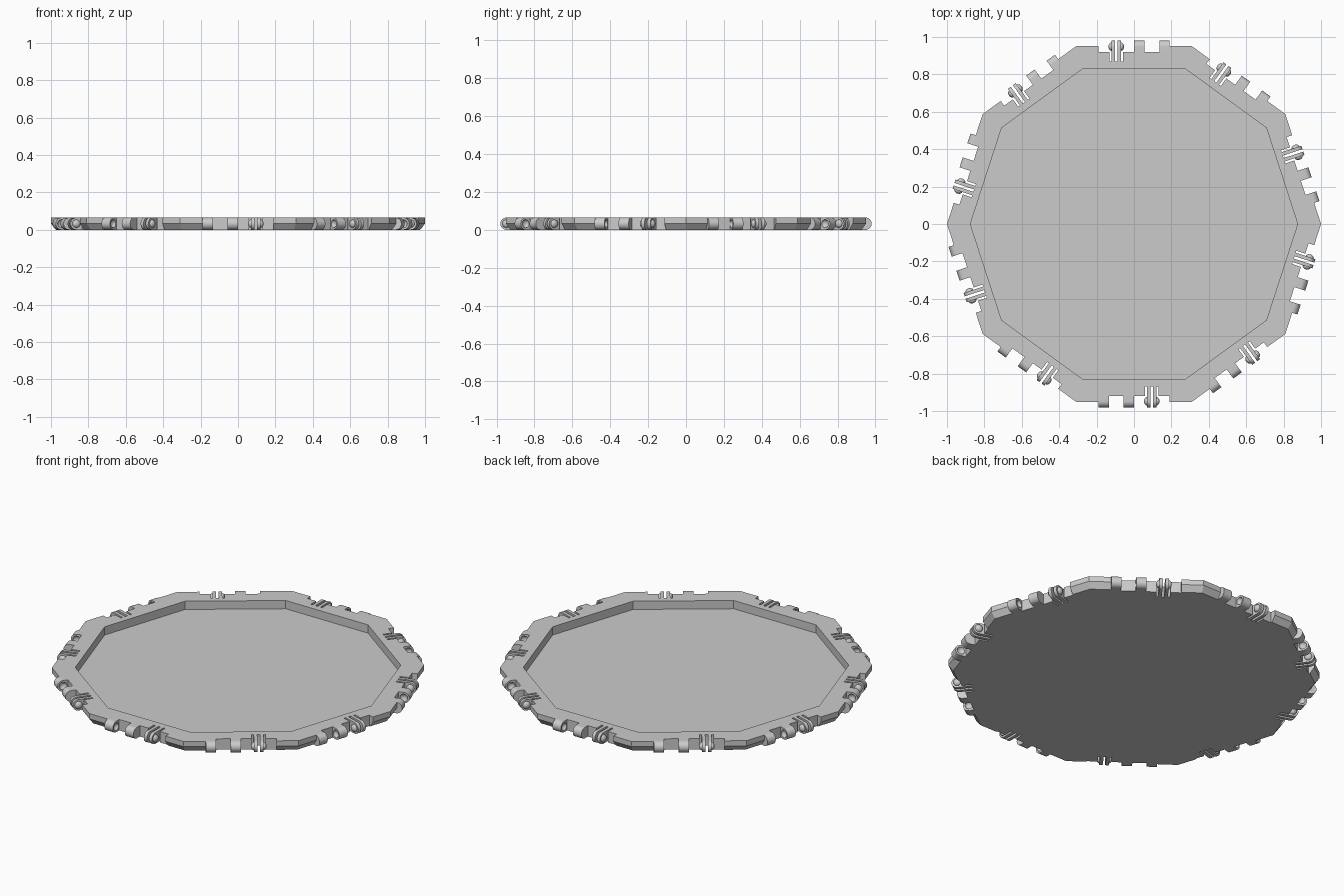
import bpy, bmesh, math
from mathutils import Matrix, Vector

cube = bpy.data.objects.get("Cube")
if cube:
    bpy.data.objects.remove(cube)

SIDES = 10
HEIGHT = 0.065
MID = HEIGHT / 2
APOTHEM = math.cos(math.pi / SIDES)
NOTCH = 0.92          # distance of the notch wall from the centre
SLOT = 0.87           # distance of the slot ends from the centre
AXIS = 0.948          # distance of the hinge axis from the centre
CLIP = 0.095          # clip position along each side
ARM_IN, ARM_OUT = 0.007, 0.026

grey = bpy.data.materials.new("light grey")
grey.use_nodes = True
grey.diffuse_color = (0.6, 0.6, 0.6, 1)
grey.node_tree.nodes["Principled BSDF"].inputs["Base Color"].default_value = (0.6, 0.6, 0.6, 1)


def finish(name, bm):
    bmesh.ops.recalc_face_normals(bm, faces=bm.faces)
    mesh = bpy.data.meshes.new(name)
    bm.to_mesh(mesh)
    bm.free()
    mesh.materials.append(grey)
    obj = bpy.data.objects.new(name, mesh)
    bpy.context.collection.objects.link(obj)
    return obj


def activate(obj):
    bpy.ops.object.select_all(action='DESELECT')
    obj.select_set(True)
    bpy.context.view_layer.objects.active = obj


def carve(obj, cutter):
    mod = obj.modifiers.new("cut", 'BOOLEAN')
    mod.operation = 'DIFFERENCE'
    mod.solver = 'EXACT'
    mod.object = cutter
    activate(obj)
    bpy.ops.object.modifier_apply(modifier=mod.name)
    bpy.data.objects.remove(cutter)


def prism(bm, points, offset):
    """Extrude a closed outline along offset."""
    face = bm.faces.new([bm.verts.new(p) for p in points])
    new = bmesh.ops.extrude_face_region(bm, geom=[face])["geom"]
    verts = [v for v in new if isinstance(v, bmesh.types.BMVert)]
    bmesh.ops.translate(bm, verts=verts, vec=offset)


def knuckle(bm, x0, x1):
    """Full-height lug with a round outer end, on the front side."""
    pts = [Vector((x0, -NOTCH, HEIGHT)), Vector((x0, -NOTCH, 0))]
    for i in range(17):
        a = -math.pi / 2 + math.pi * i / 16
        pts.append(Vector((x0, -AXIS - MID * math.cos(a), MID + MID * math.sin(a))))
    prism(bm, pts, (x1 - x0, 0, 0))


def ball(bm, x, radius, depth):
    m = (Matrix.Translation((x, -AXIS, MID)) @ Matrix.Diagonal((depth, radius, radius, 1))
         @ Matrix.Rotation(math.pi / 2, 4, 'Y'))
    bmesh.ops.create_uvsphere(bm, u_segments=16, v_segments=10, radius=1, matrix=m)


def around(name, build):
    """Build a part on the front side and repeat it on every side."""
    bm = bmesh.new()
    for k in range(SIDES):
        before = set(bm.verts)
        build(bm)
        verts = [v for v in bm.verts if v not in before]
        bmesh.ops.rotate(bm, verts=verts, cent=(0, 0, 0),
                         matrix=Matrix.Rotation(k * math.tau / SIDES, 3, 'Z'))
    return finish(name, bm)


# Tray: chamfered underside, flat rim and sunken floor
bm = bmesh.new()
inner = 0.832 / APOTHEM
section = [(1 - 0.026, 0), (1, 0.034), (1, HEIGHT), (inner, HEIGHT), (inner, 0.016)]
rings = [[bm.verts.new((r * math.cos(k * math.tau / SIDES), r * math.sin(k * math.tau / SIDES), z))
          for k in range(SIDES)] for r, z in section]
for low, high in zip(rings, rings[1:]):
    for k in range(SIDES):
        n = (k + 1) % SIDES
        bm.faces.new((low[k], low[n], high[n], high[k]))
bm.faces.new(rings[0])
bm.faces.new(rings[-1])
tray = finish("tray", bm)


# Hinge notch in each side, with three slots that free the clip arms
def notch(bm):
    slot_edges = [-0.037, -ARM_OUT, -ARM_IN, ARM_IN, ARM_OUT, 0.037]
    pts = [(-0.19, -1.05), (-0.19, -NOTCH)]
    for i, e in enumerate(slot_edges):
        depths = (NOTCH, SLOT) if i % 2 == 0 else (SLOT, NOTCH)
        pts += [(CLIP + e, -d) for d in depths]
    pts += [(0.19, -NOTCH), (0.19, -1.05)]
    prism(bm, [(x, y, -0.05) for x, y in pts], (0, 0, 0.2))


carve(tray, around("notch_cutter", notch))


# Socket lugs: a pair per side, dimpled on the faces towards each other
def lugs(bm):
    knuckle(bm, -0.19, -0.135)
    knuckle(bm, -0.056, 0)


def dimples(bm):
    for x in (-0.135, -0.056):
        ball(bm, x, 0.022, 0.016)


sockets = around("socket_lugs", lugs)
carve(sockets, around("dimple_cutter", dimples))


# Clip arms: two thin arms per side
def arms(bm):
    for s in (-1, 1):
        knuckle(bm, CLIP + s * ARM_IN, CLIP + s * ARM_OUT)


# Clip studs: a round stud on the outside of each arm
def studs(bm):
    for s in (-1, 1):
        ball(bm, CLIP + s * ARM_OUT, 0.022, 0.016)


clips = around("clip_arms", arms)
clip_studs = around("clip_studs", studs)

for obj in (sockets, clips, clip_studs):
    activate(obj)
    bpy.ops.object.shade_smooth_by_angle(angle=math.radians(35))
